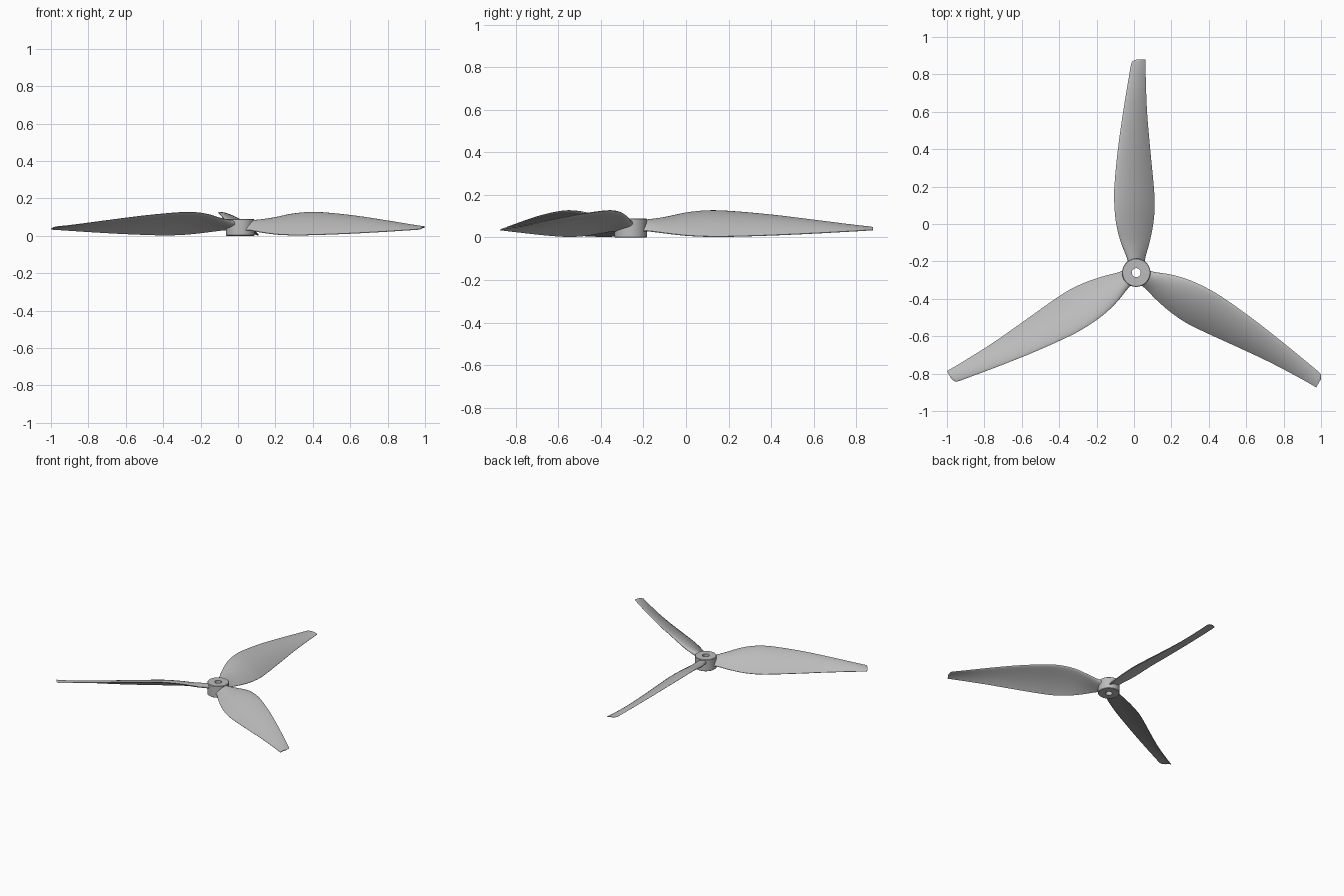
import bpy, bmesh, math
from mathutils import Matrix, Vector

if "Cube" in bpy.data.objects:
    bpy.data.objects.remove(bpy.data.objects["Cube"])

HUB = Vector((0.012, -0.26, 0.0))

grey = bpy.data.materials.new("light_grey")
grey.diffuse_color = (0.5, 0.5, 0.5, 1)
grey.use_nodes = True
grey.node_tree.nodes["Principled BSDF"].inputs["Base Color"].default_value = grey.diffuse_color

# Blade stations: radius, leading x, trailing x, leading z, trailing z, thickness
STATIONS = [
    (0.045, -0.042, 0.045, 0.072, 0.030, 0.040),
    (0.080, -0.050, 0.048, 0.074, 0.030, 0.036),
    (0.160, -0.082, 0.070, 0.090, 0.020, 0.028),
    (0.260, -0.107, 0.090, 0.114, 0.009, 0.024),
    (0.360, -0.117, 0.098, 0.125, 0.004, 0.022),
    (0.460, -0.117, 0.093, 0.123, 0.004, 0.020),
    (0.660, -0.098, 0.074, 0.106, 0.010, 0.016),
    (0.860, -0.070, 0.057, 0.082, 0.019, 0.012),
    (1.060, -0.037, 0.050, 0.056, 0.030, 0.008),
    (1.110, -0.028, 0.050, 0.050, 0.033, 0.007),
    (1.130, -0.020, 0.050, 0.048, 0.034, 0.006),
    (1.140, 0.002, 0.050, 0.045, 0.035, 0.004),
]
CAMBER = 0.06
N = 12


def station(i, t):
    """Smoothly interpolated station between rows i and i + 1."""
    n = len(STATIONS)
    a, b = STATIONS[i], STATIONS[i + 1]
    p, q = STATIONS[max(i - 1, 0)], STATIONS[min(i + 2, n - 1)]
    h = b[0] - a[0]
    out = [a[0] + t * h]
    for k in range(1, 6):
        ma = (b[k] - p[k]) / (b[0] - p[0]) * h
        mb = (q[k] - a[k]) / (q[0] - a[0]) * h
        out.append((2*t**3 - 3*t**2 + 1) * a[k] + (t**3 - 2*t**2 + t) * ma
                   + (3*t**2 - 2*t**3) * b[k] + (t**3 - t**2) * mb)
    return out


def section(r, xl, xr, zl, zr, thick):
    """Cambered airfoil loop: over the top, then back underneath."""
    chord = Vector((xr - xl, 0, zr - zl))
    length = chord.length
    normal = Vector((-chord.z, 0, chord.x)).normalized()
    upper, lower = [], []
    for j in range(N + 1):
        s = (1 - math.cos(math.pi * j / N)) / 2
        half = thick * 5 * (0.2969 * math.sqrt(s) - 0.126 * s - 0.3516 * s**2
                            + 0.2843 * s**3 - 0.1015 * s**4) + 0.0015 * s
        mid = Vector((xl, r, zl)) + chord * s + normal * (4 * CAMBER * length * s * (1 - s))
        upper.append(mid + normal * half)
        lower.append(mid - normal * half)
    return upper + lower[:0:-1]


def finish(name, bm, angle):
    bmesh.ops.recalc_face_normals(bm, faces=bm.faces)
    me = bpy.data.meshes.new(name)
    bm.to_mesh(me)
    bm.free()
    me.materials.append(grey)
    ob = bpy.data.objects.new(name, me)
    bpy.context.collection.objects.link(ob)
    bpy.ops.object.select_all(action='DESELECT')
    ob.select_set(True)
    bpy.context.view_layer.objects.active = ob
    bpy.ops.object.shade_smooth_by_angle(angle=math.radians(angle))


# Three twisted blades
rows = [station(i, t / 4) for i in range(len(STATIONS) - 1) for t in range(4)]
rows.append(STATIONS[-1])
for b in range(3):
    bm = bmesh.new()
    loops = [[bm.verts.new(v) for v in section(*row)] for row in rows]
    for l0, l1 in zip(loops, loops[1:]):
        for j in range(len(l0)):
            k = (j + 1) % len(l0)
            bm.faces.new((l0[j], l0[k], l1[k], l1[j]))
    bm.faces.new(loops[0])
    bm.faces.new(loops[-1])
    bm.transform(Matrix.Translation(HUB) @ Matrix.Rotation(math.radians(120 * b), 4, 'Z'))
    finish(f"blade_{b + 1}", bm, 50)

# Hub: ring with a shaft hole, turned from a profile
profile = [(0.024, 0), (0.073, 0), (0.076, 0.003), (0.076, 0.087), (0.073, 0.09), (0.024, 0.09)]
bm = bmesh.new()
SEG = 48
rings = []
for s in range(SEG):
    a = 2 * math.pi * s / SEG
    rings.append([bm.verts.new(HUB + Vector((r * math.cos(a), r * math.sin(a), z)))
                  for r, z in profile])
for s in range(SEG):
    p, q = rings[s], rings[(s + 1) % SEG]
    for j in range(len(profile)):
        k = (j + 1) % len(profile)
        bm.faces.new((p[j], q[j], q[k], p[k]))
finish("hub", bm, 30)
